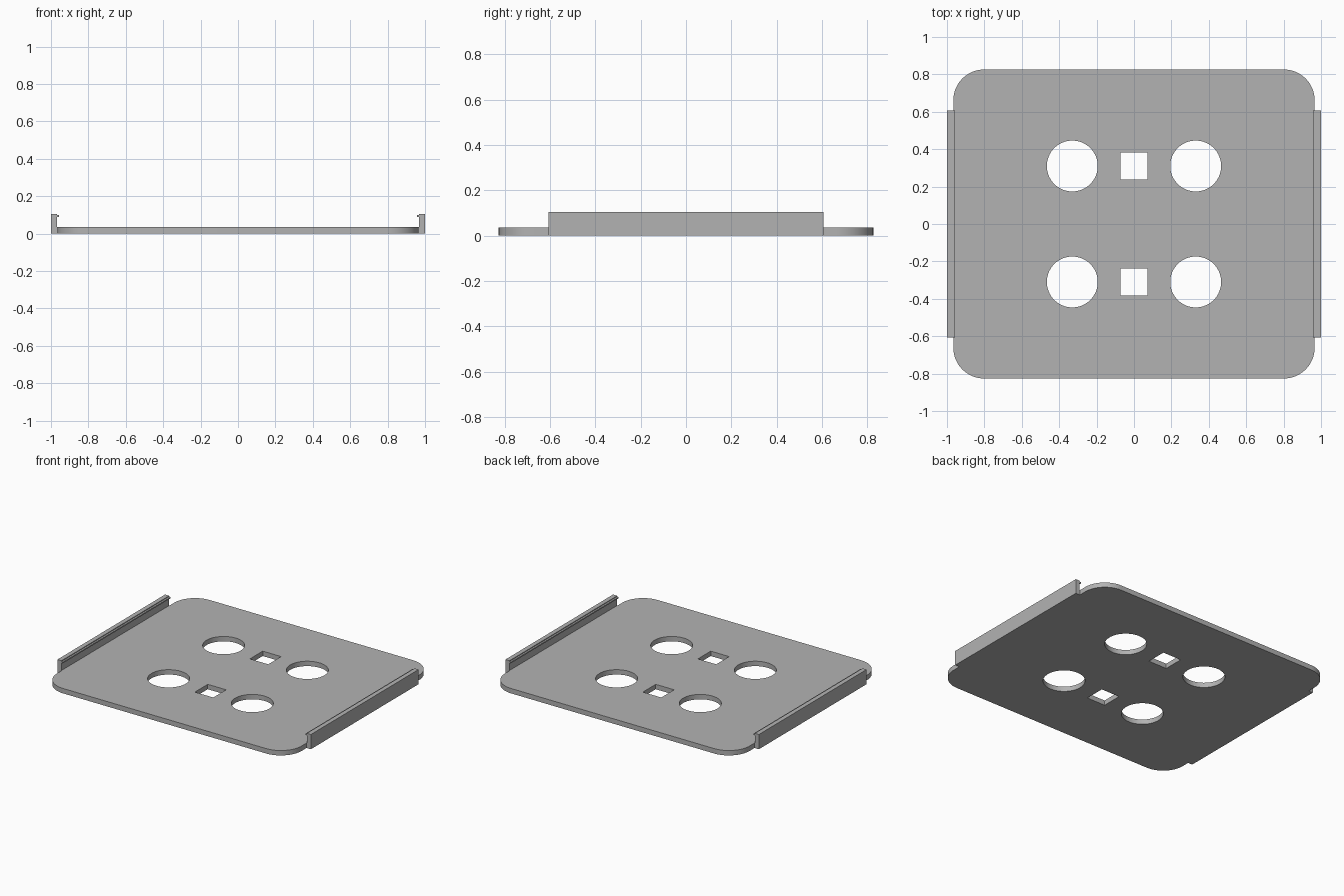
import bpy, bmesh, math
from mathutils import Vector

cube = bpy.data.objects.get("Cube")
if cube:
    bpy.data.objects.remove(cube, do_unlink=True)

HALF_X, HALF_Y, THICK, CORNER = 0.966, 0.826, 0.035, 0.165
HOLE_X, HOLE_Y, HOLE_R, SLOT = 0.33, 0.31, 0.136, 0.0725
RAIL_Y = 0.607

grey = bpy.data.materials.new("plain grey")
grey.use_nodes = True
colour = (0.45, 0.45, 0.45, 1)
grey.diffuse_color = colour
grey.node_tree.nodes["Principled BSDF"].inputs["Base Color"].default_value = colour


def arc(cx, cy, r, start, sweep, steps):
    """Points along an arc, angles in degrees, both ends included."""
    angles = [math.radians(start + sweep * i / steps) for i in range(steps + 1)]
    return [(cx + r * math.cos(a), cy + r * math.sin(a)) for a in angles]


def extruded(name, loops, to_3d, offset):
    """Fill an outline (with any further loops as holes) and extrude it."""
    bm = bmesh.new()
    for loop in loops:
        verts = [bm.verts.new(to_3d(*p)) for p in loop]
        for a, b in zip(verts, verts[1:] + verts[:1]):
            bm.edges.new((a, b))
    bmesh.ops.triangle_fill(bm, use_beauty=True, edges=bm.edges[:])
    result = bmesh.ops.extrude_face_region(bm, geom=bm.faces[:], use_keep_orig=True)
    moved = [g for g in result["geom"] if isinstance(g, bmesh.types.BMVert)]
    bmesh.ops.translate(bm, verts=moved, vec=Vector(offset))
    bmesh.ops.recalc_face_normals(bm, faces=bm.faces[:])
    mesh = bpy.data.meshes.new(name)
    bm.to_mesh(mesh)
    bm.free()
    mesh.materials.append(grey)
    obj = bpy.data.objects.new(name, mesh)
    bpy.context.collection.objects.link(obj)
    bpy.ops.object.select_all(action="DESELECT")
    obj.select_set(True)
    bpy.context.view_layer.objects.active = obj
    bpy.ops.object.shade_smooth_by_angle(angle=math.radians(30))
    return obj


# Rounded plate with two rows of round holes and a square slot
outline = []
for i, (sx, sy) in enumerate([(1, 1), (-1, 1), (-1, -1), (1, -1)]):
    outline += arc(sx * (HALF_X - CORNER), sy * (HALF_Y - CORNER), CORNER, 90 * i, 90, 16)
loops = [outline]
for sy in (-1, 1):
    y = sy * HOLE_Y
    for sx in (-1, 1):
        loops.append(arc(sx * HOLE_X, y, HOLE_R, 0, 360, 64)[:-1])
    loops.append([(-SLOT, y - SLOT), (SLOT, y - SLOT), (SLOT, y + SLOT), (-SLOT, y + SLOT)])
extruded("plate", loops, lambda x, y: (x, y, 0), (0, 0, THICK))

# Upright side rails with a small inward catch lip near the top
rail = [(HALF_X, 0), (1, 0), (1, 0.105), (0.968, 0.105), (0.968, 0.099),
        (0.956, 0.099), (0.956, 0.09), (0.968, 0.09), (0.968, THICK), (HALF_X, THICK)]
for name, side in (("left_rail", 1), ("right_rail", -1)):
    extruded(name, [rail], lambda x, z: (side * x, -RAIL_Y, z), (0, 2 * RAIL_Y, 0))
